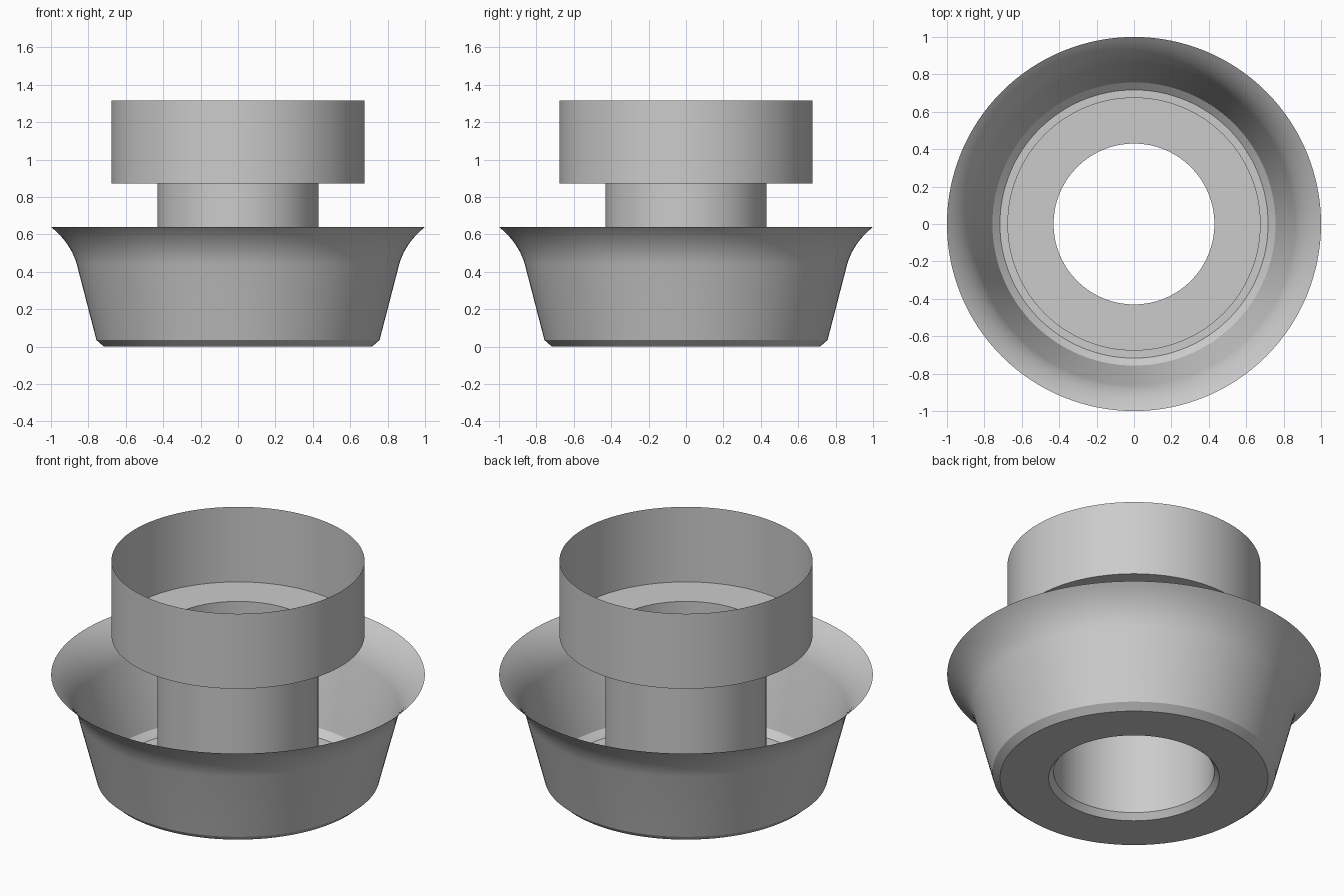
import bpy, bmesh, math

SIDES = 128

cube = bpy.data.objects.get("Cube")
if cube:
    bpy.data.objects.remove(cube, do_unlink=True)

# Single plain grey
grey = bpy.data.materials.new("plain grey")
grey.use_nodes = True
color = (0.6, 0.6, 0.6, 1)
grey.diffuse_color = color
grey.node_tree.nodes["Principled BSDF"].inputs["Base Color"].default_value = color


def lathe(name, profile):
    """Spin a (radius, height) profile about z into an open thin shell."""
    bm = bmesh.new()
    verts = [bm.verts.new((r, 0, z)) for r, z in profile]
    edges = [bm.edges.new(pair) for pair in zip(verts, verts[1:])]
    bmesh.ops.spin(bm, geom=verts + edges, cent=(0, 0, 0), axis=(0, 0, 1),
                   angle=2 * math.pi, steps=SIDES, use_merge=True)
    bmesh.ops.remove_doubles(bm, verts=bm.verts, dist=1e-5)
    # Face the shell outward, or downward where it is flat
    bm.normal_update()
    score = sum(f.normal.dot((f.calc_center_median().x, f.calc_center_median().y, 0))
                - 0.1 * f.normal.z for f in bm.faces)
    if score < 0:
        bmesh.ops.reverse_faces(bm, faces=bm.faces)
    mesh = bpy.data.meshes.new(name)
    bm.to_mesh(mesh)
    bm.free()
    mesh.materials.append(grey)
    obj = bpy.data.objects.new(name, mesh)
    bpy.context.collection.objects.link(obj)
    bpy.ops.object.select_all(action="DESELECT")
    obj.select_set(True)
    bpy.context.view_layer.objects.active = obj
    bpy.ops.object.shade_smooth_by_angle(angle=math.radians(25))
    return obj


def curve(p0, p1, p2, steps=12):
    """Quadratic curve from p0 to p2, pulled toward p1."""
    points = []
    for i in range(steps + 1):
        t = i / steps
        points.append(tuple((1 - t) ** 2 * a + 2 * t * (1 - t) * b + t * t * c
                            for a, b, c in zip(p0, p1, p2)))
    return points


# Upper cup: open collar and its annular floor
lathe("upper_collar", [(0.677, 0.872), (0.677, 1.315)])
lathe("collar_floor", [(0.43, 0.872), (0.677, 0.872)])

# Hollow central tube
lathe("central_tube", [(0.43, 0.035), (0.43, 0.872)])

# Base ring with chamfers on both rims
lathe("base_ring", [(0.43, 0.035), (0.457, 0), (0.717, 0), (0.757, 0.035)])

# Sloping bowl wall that flares out at the lip
lathe("flared_bowl", [(0.757, 0.035)] + curve((0.862, 0.44), (0.895, 0.555), (1.0, 0.64)))
